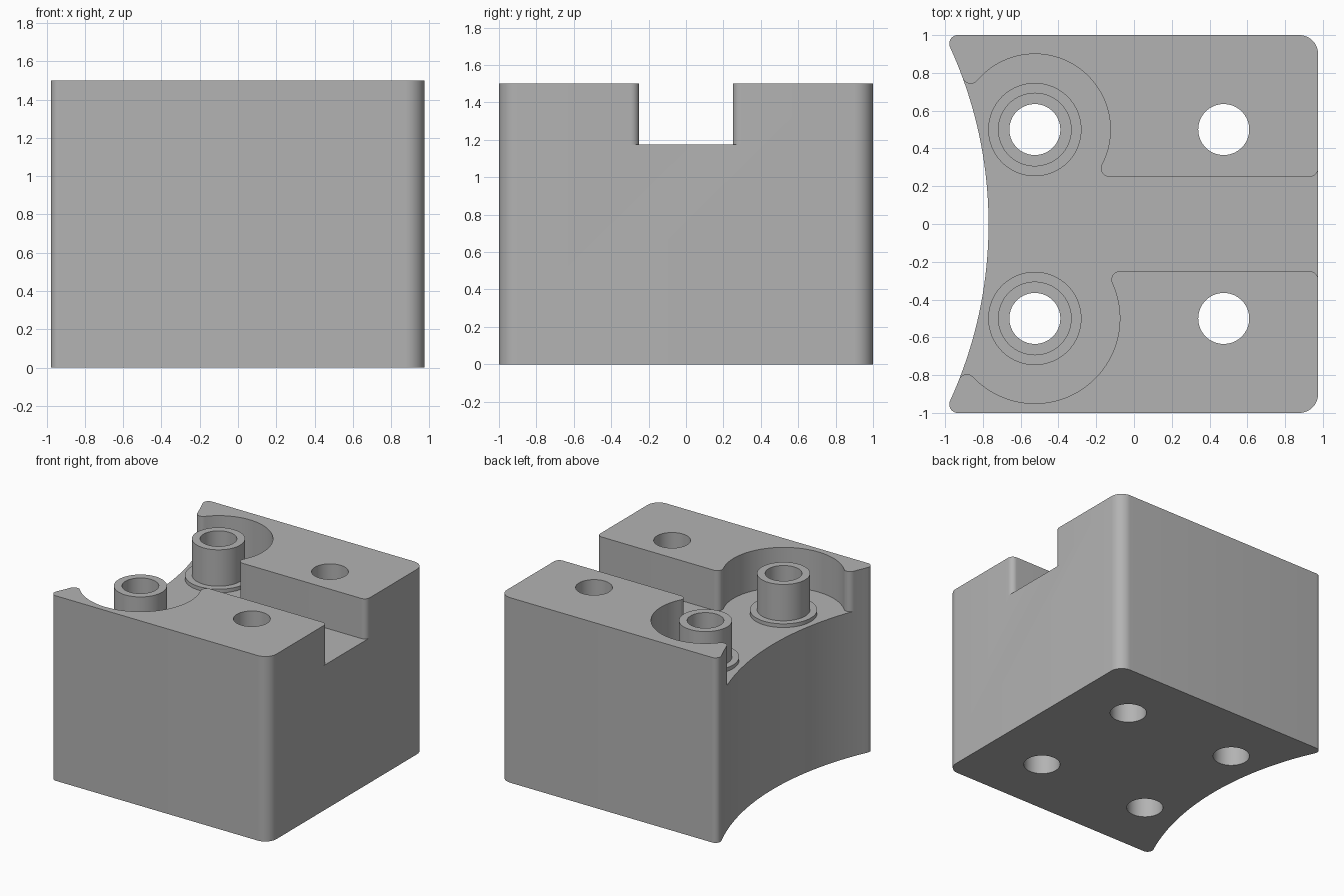
import bpy, bmesh
from math import sin, cos, pi, sqrt, atan2, hypot, radians
from mathutils import Vector

if "Cube" in bpy.data.objects:
    bpy.data.objects.remove(bpy.data.objects["Cube"])

HALF_X, HALF_Y, TOP, FLOOR = 0.975, 1.0, 1.5, 1.175
SCOOP_R, SCOOP_X = 2.25, -3.02          # large concave side
EDGE_R, CORNER_R = 0.045, 0.1           # small and large corner rounding
SLOT_Y = 0.25
HOLE_X, POST_X, ROW_Y = 0.475, -0.525, 0.5

grey = bpy.data.materials.new("grey")
grey.use_nodes = True
grey.diffuse_color = (0.45, 0.45, 0.45, 1)
grey.node_tree.nodes["Principled BSDF"].inputs["Base Color"].default_value = grey.diffuse_color


def arc(cx, cy, r, a0, a1, n=12):
    return [(cx + r * cos(a0 + (a1 - a0) * i / n), cy + r * sin(a0 + (a1 - a0) * i / n))
            for i in range(n + 1)]


def mirror(points):
    return [(x, -y) for x, y in reversed(points)]


def prism(name, points, z0, z1):
    """Extrude a closed outline from z0 to z1."""
    bm = bmesh.new()
    face = bm.faces.new([bm.verts.new((x, y, z0)) for x, y in points])
    top = bmesh.ops.extrude_face_region(bm, geom=[face])["geom"]
    bmesh.ops.translate(bm, vec=(0, 0, z1 - z0),
                        verts=[g for g in top if isinstance(g, bmesh.types.BMVert)])
    bmesh.ops.recalc_face_normals(bm, faces=bm.faces)
    mesh = bpy.data.meshes.new(name)
    bm.to_mesh(mesh)
    bm.free()
    mesh.materials.append(grey)
    obj = bpy.data.objects.new(name, mesh)
    bpy.context.collection.objects.link(obj)
    return obj


def disc(x, y, r):
    return arc(x, y, r, 0, 2 * pi, 64)[:-1]


def combine(target, tool, operation):
    """Apply a boolean and discard the tool."""
    mod = target.modifiers.new(operation, "BOOLEAN")
    mod.object, mod.operation, mod.solver = tool, operation, "EXACT"
    bpy.context.view_layer.objects.active = target
    bpy.ops.object.modifier_apply(modifier=mod.name)
    bpy.data.objects.remove(tool)


def channel_side(pocket_r):
    """Slot wall and round pocket on the +y side, from right to left."""
    # rounded slot mouth
    side = [(1.5, SLOT_Y + EDGE_R)]
    side += arc(HALF_X - EDGE_R, SLOT_Y + EDGE_R, EDGE_R, 0, -pi / 2)
    # rounding between the slot wall and the pocket
    reach = pocket_r + EDGE_R
    drop = ROW_Y - SLOT_Y - EDGE_R
    run = sqrt(reach ** 2 - drop ** 2)
    a_in = atan2(-drop, run)
    side += arc(POST_X + run, SLOT_Y + EDGE_R, EDGE_R, -pi / 2, a_in - pi)
    # rounded tip tangent to both the pocket and the scoop
    scoop, post = Vector((SCOOP_X, 0)), Vector((POST_X, ROW_Y))
    axis = post - scoop
    d = axis.length
    along = ((SCOOP_R + EDGE_R) ** 2 - reach ** 2 + d * d) / (2 * d)
    across = sqrt((SCOOP_R + EDGE_R) ** 2 - along ** 2)
    unit = axis / d
    tip = scoop + unit * along + Vector((-unit.y, unit.x)) * across
    a_out = atan2(tip.y - ROW_Y, tip.x - POST_X)
    side += arc(POST_X, ROW_Y, pocket_r, a_in, a_out, 56)[1:-1]
    a_scoop = atan2(tip.y, tip.x - SCOOP_X)
    side += arc(tip.x, tip.y, EDGE_R, a_out - pi, a_scoop - pi)
    side.append((-1.5, side[-1][1]))
    return side


# Block with rounded corners and a concave side
cy = HALF_Y - EDGE_R
cx = SCOOP_X + sqrt((SCOOP_R + EDGE_R) ** 2 - cy ** 2)
a_end = atan2(cy, cx - SCOOP_X)
back = arc(HALF_X - CORNER_R, HALF_Y - CORNER_R, CORNER_R, 0, pi / 2)
back += arc(cx, cy, EDGE_R, pi / 2, pi + a_end)
scoop_arc = arc(SCOOP_X, 0, SCOOP_R, a_end, -a_end, 64)[1:-1]
block = prism("mounting_block", back + scoop_arc + mirror(back), 0, TOP)

# Slot and pockets
channel = prism("channel_cutter", channel_side(0.40) + mirror(channel_side(0.45)), FLOOR, 2)
combine(block, channel, "DIFFERENCE")

# Posts standing on thin collars
for y in (-ROW_Y, ROW_Y):
    combine(block, prism("collar", disc(POST_X, y, 0.247), 1.0, FLOOR + 0.03), "UNION")
    combine(block, prism("post", disc(POST_X, y, 0.195), 0.9, TOP), "UNION")

# Four through holes
for x in (POST_X, HOLE_X):
    for y in (-ROW_Y, ROW_Y):
        combine(block, prism("hole_cutter", disc(x, y, 0.135), -0.5, 2), "DIFFERENCE")

bpy.ops.object.select_all(action="DESELECT")
block.select_set(True)
bpy.context.view_layer.objects.active = block
bpy.ops.object.shade_smooth_by_angle(angle=radians(30))
